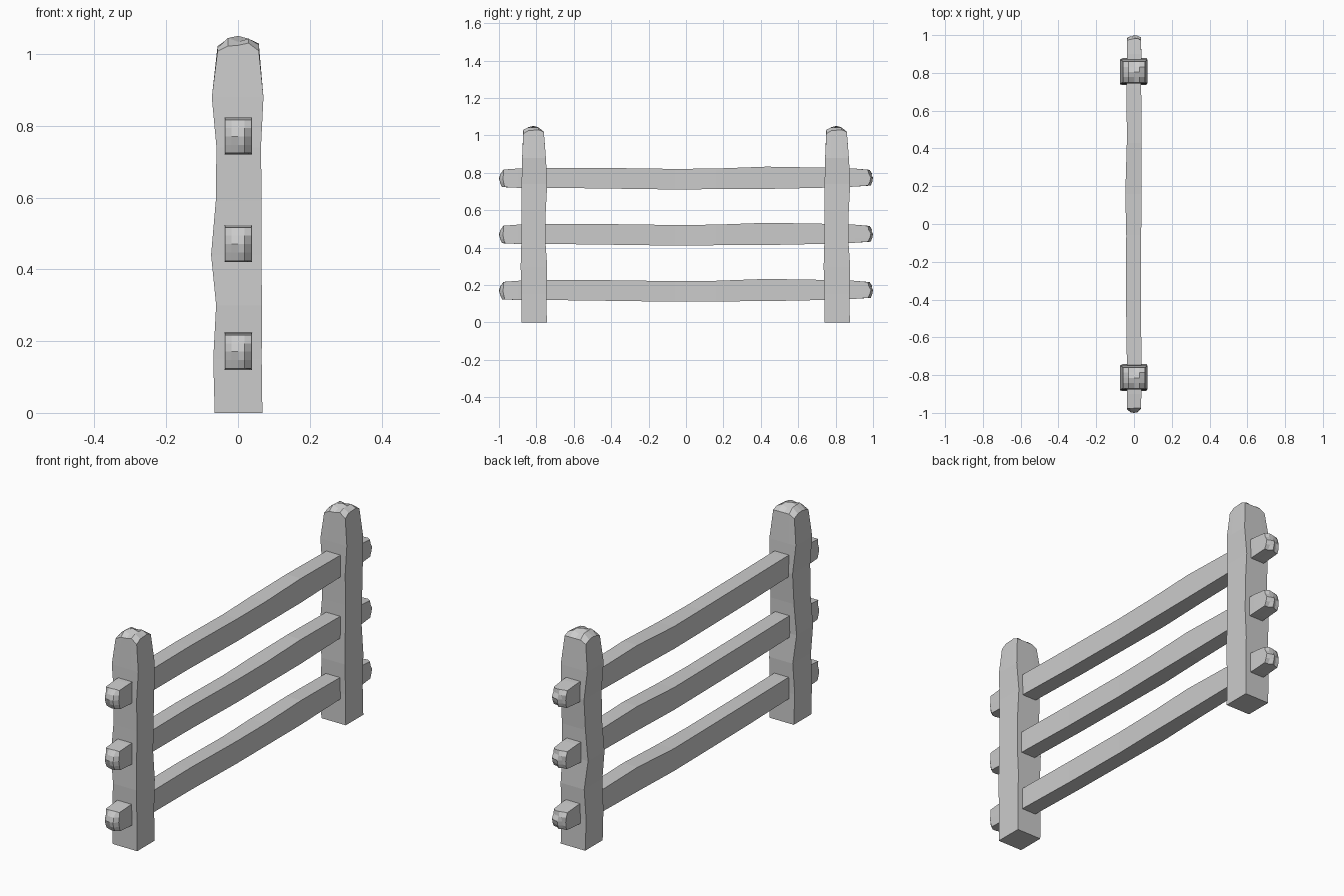
import bpy, bmesh, random

if "Cube" in bpy.data.objects:
    bpy.data.objects.remove(bpy.data.objects["Cube"])

N = 4  # subdivisions per side of each hewn end


def hewn_bar(name, rings, to_xyz, start_cap, end_cap, seed):
    """Loft rectangular rings (t, u0, u1, v0, v1); caps are (corner, edge, inner, centre, jitter)."""
    rnd = random.Random(seed)
    bm = bmesh.new()
    loop = ([(i, 0) for i in range(N)] + [(N, j) for j in range(N)]
            + [(N - i, N) for i in range(N)] + [(0, N - j) for j in range(N)])

    def place(ring, i, j, dt=0.0):
        t, u0, u1, v0, v1 = ring
        return bm.verts.new(to_xyz(u0 + (u1 - u0) * i / N, v0 + (v1 - v0) * j / N, t + dt))

    def cap_offset(cap, i, j):
        if cap is None:
            return 0.0
        corner, edge, inner, centre, jit = cap
        on_u, on_v = i in (0, N), j in (0, N)
        if on_u and on_v:
            h = corner
        elif on_u or on_v:
            h = edge
        else:
            h = centre if (i, j) == (N // 2, N // 2) else inner
        return h + rnd.uniform(-jit, jit) * (h != centre)

    # end grids
    grids = []
    for ring, cap in ((rings[0], start_cap), (rings[-1], end_cap)):
        g = {(i, j): place(ring, i, j, cap_offset(cap, i, j))
             for i in range(N + 1) for j in range(N + 1)}
        for i in range(N):
            for j in range(N):
                bm.faces.new((g[i, j], g[i + 1, j], g[i + 1, j + 1], g[i, j + 1]))
        grids.append([g[p] for p in loop])

    # long sides
    rows = [grids[0]] + [[place(r, *p) for p in loop] for r in rings[1:-1]] + [grids[1]]
    for a, b in zip(rows, rows[1:]):
        for k in range(len(loop)):
            m = (k + 1) % len(loop)
            bm.faces.new((a[k], a[m], b[m], b[k]))
    bmesh.ops.recalc_face_normals(bm, faces=bm.faces)
    me = bpy.data.meshes.new(name)
    bm.to_mesh(me)
    bm.free()
    return me


def add(name, mesh, loc):
    ob = bpy.data.objects.new(name, mesh)
    ob.location = loc
    bpy.context.collection.objects.link(ob)


# posts: slightly wavy squared timber with a rough chopped top
post_rings = [
    (0.00, -0.065, 0.068, -0.070, 0.066),
    (0.15, -0.069, 0.066, -0.070, 0.064),
    (0.30, -0.061, 0.067, -0.074, 0.068),
    (0.44, -0.075, 0.065, -0.070, 0.058),
    (0.59, -0.062, 0.066, -0.069, 0.060),
    (0.74, -0.060, 0.064, -0.069, 0.068),
    (0.88, -0.073, 0.071, -0.066, 0.061),
    (1.02, -0.057, 0.058, -0.060, 0.050),
]
post = hewn_bar("post", post_rings, lambda u, v, t: (u, v, t),
                None, (-0.008, 0.004, 0.018, 0.031, 0.008), 4)
for label, y in (("front", -0.81), ("back", 0.81)):
    add(label + "_post", post, (0, y, 0))

# rails: long thin timbers running through both posts
rail_rings = [
    (-0.970, -0.036, 0.037, -0.046, 0.047),
    (-0.900, -0.037, 0.039, -0.050, 0.053),
    (-0.720, -0.038, 0.040, -0.050, 0.057),
    (-0.420, -0.042, 0.036, -0.054, 0.056),
    (-0.060, -0.041, 0.038, -0.059, 0.051),
    (0.160, -0.046, 0.040, -0.057, 0.053),
    (0.430, -0.038, 0.041, -0.056, 0.063),
    (0.720, -0.039, 0.038, -0.050, 0.058),
    (0.900, -0.037, 0.039, -0.044, 0.053),
    (0.980, -0.036, 0.037, -0.038, 0.046),
]
rail = hewn_bar("rail", rail_rings, lambda u, v, t: (u, t, v),
                (0.0, -0.008, -0.022, -0.030, 0.006), (0.0, 0.002, 0.010, 0.020, 0.008), 9)
for label, z in (("lower", 0.17), ("middle", 0.47), ("upper", 0.77)):
    add(label + "_rail", rail, (0, 0, z))
